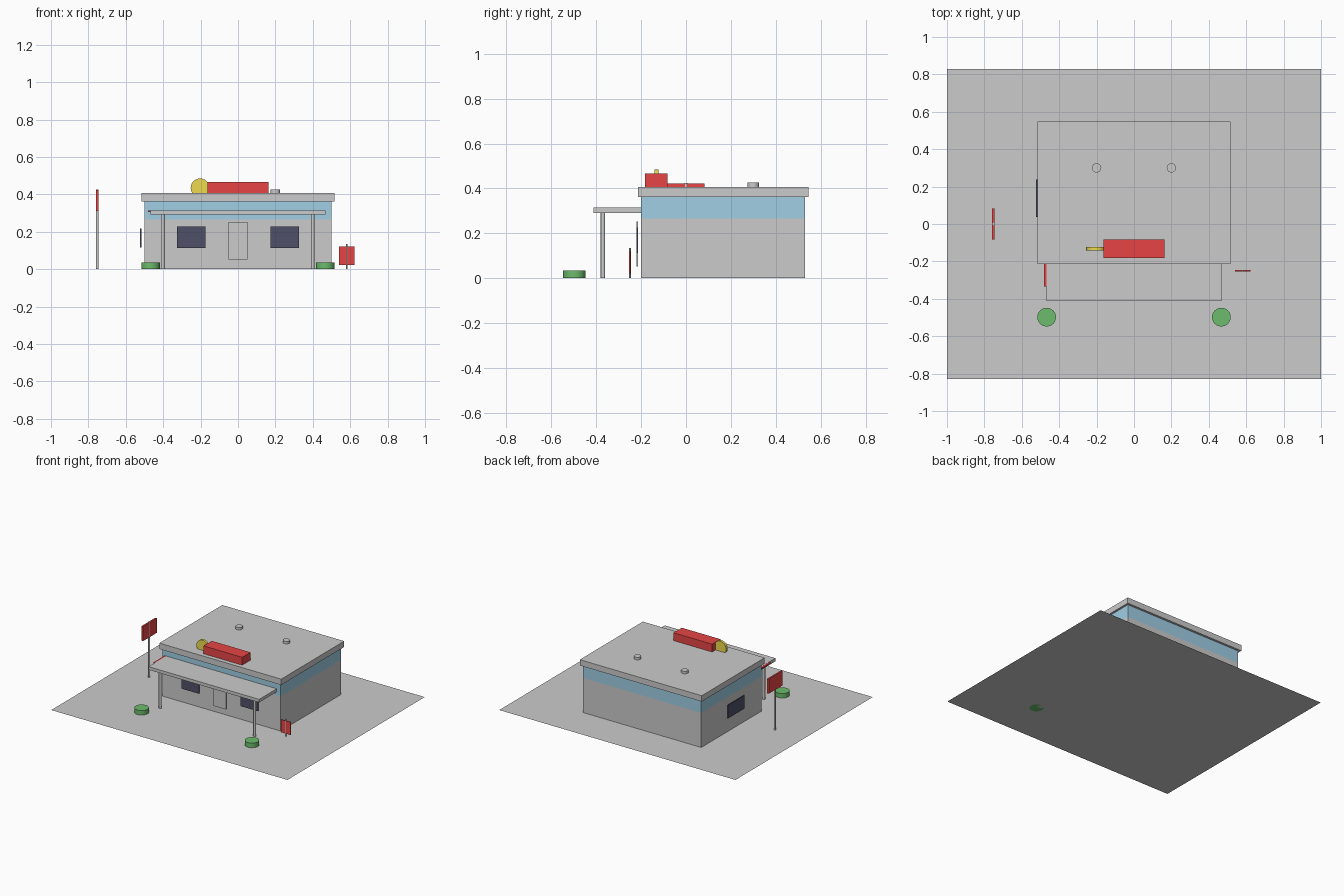
import bpy
import math

if "Cube" in bpy.data.objects:
    bpy.data.objects.remove(bpy.data.objects["Cube"])


def material(name, r, g, b):
    m = bpy.data.materials.new(name)
    m.diffuse_color = (r, g, b, 1)
    m.use_nodes = True
    m.node_tree.nodes["Principled BSDF"].inputs["Base Color"].default_value = m.diffuse_color
    return m


RED = material("red", 0.8, 0.06, 0.06)
BLUE = material("light_blue", 0.35, 0.62, 0.78)
YELLOW = material("yellow", 0.85, 0.7, 0.08)
GREEN = material("green", 0.15, 0.5, 0.15)
GLASS = material("dark_glass", 0.08, 0.08, 0.14)


def finish(name, mat):
    ob = bpy.context.object
    ob.name = name
    if mat:
        ob.data.materials.append(mat)
    return ob


def box(name, x, y, z, mat=None):
    """Box from (min, max) ranges on each axis."""
    bpy.ops.mesh.primitive_cube_add(size=1, location=[(a + b) / 2 for a, b in (x, y, z)])
    ob = finish(name, mat)
    ob.scale = [b - a for a, b in (x, y, z)]
    bpy.ops.object.transform_apply(location=False, rotation=False, scale=True)
    return ob


def cylinder(name, x, y, z, radius, mat=None, sides=24):
    """Upright cylinder spanning the z range."""
    bpy.ops.mesh.primitive_cylinder_add(vertices=sides, radius=radius, depth=z[1] - z[0],
                                        location=(x, y, (z[0] + z[1]) / 2))
    ob = finish(name, mat)
    bpy.ops.object.shade_smooth_by_angle(angle=math.radians(30))
    return ob


# Paved lot
bpy.ops.mesh.primitive_plane_add(size=1)
lot = finish("paved_lot", None)
lot.scale = (2, 1.66, 1)
bpy.ops.object.transform_apply(scale=True)

# Building with a coloured band and overhanging roof
box("walls", (-0.5, 0.5), (-0.2, 0.53), (0, 0.265))
box("wall_band", (-0.5, 0.5), (-0.2, 0.53), (0.265, 0.362), BLUE)
box("roof", (-0.516, 0.516), (-0.215, 0.547), (0.362, 0.407))

# Front door and windows, left window
box("front_door", (-0.052, 0.052), (-0.221, -0.213), (0.053, 0.253))
for s, side in ((-1, "left"), (1, "right")):
    cx = s * 0.25
    box(f"front_window_{side}", (cx - 0.075, cx + 0.075), (-0.221, -0.215), (0.112, 0.227), GLASS)
box("side_window", (-0.523, -0.517), (0.037, 0.237), (0.117, 0.218), GLASS)

# Entrance canopy, posts and planted tubs
box("canopy", (-0.468, 0.468), (-0.413, -0.2), (0.291, 0.315))
box("canopy_trim", (-0.482, -0.468), (-0.333, -0.2), (0.305, 0.314), RED)
for s, side in ((-1, "left"), (1, "right")):
    cylinder(f"canopy_post_{side}", s * 0.4, -0.37, (0, 0.295), 0.01, sides=16)
    cylinder(f"round_bush_{side}", s * 0.467, -0.498, (0, 0.035), 0.05, GREEN)

# Roof sign, disc and vents
box("roof_sign", (-0.164, 0.163), (-0.182, -0.082), (0.405, 0.467), RED)
disc = cylinder("sign_disc", -0.203, -0.132, (0.426, 0.444), 0.05, YELLOW)
disc.rotation_euler.x = math.pi / 2
for s, side in ((-1, "left"), (1, "right")):
    cylinder(f"roof_vent_{side}", s * 0.2, 0.3, (0.4, 0.426), 0.025)

# Tall roadside sign
cylinder("tall_sign_pole", -0.752, 0, (0, 0.425), 0.007, sides=16)
box("tall_sign_panel", (-0.759, -0.746), (-0.083, 0.083), (0.31, 0.422), RED)

# Small lot sign
cylinder("small_sign_pole", 0.581, -0.25, (0, 0.135), 0.004, sides=12)
box("small_sign_panel", (0.541, 0.622), (-0.253, -0.247), (0.022, 0.12), RED)
